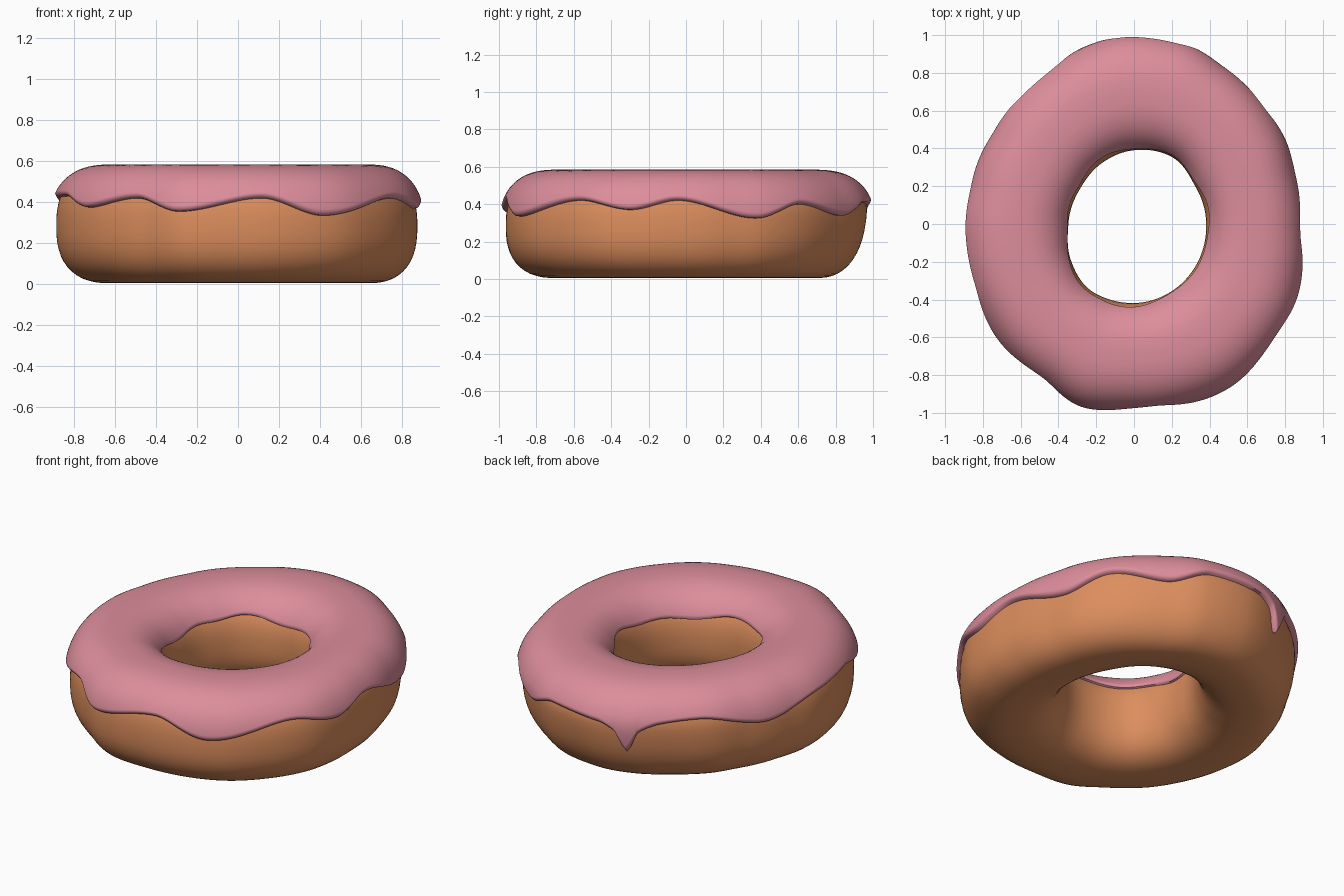
import bpy, math

if "Cube" in bpy.data.objects:
    bpy.data.objects.remove(bpy.data.objects["Cube"])

N_RING = 288      # steps around the ring
N_TUBE = 48       # steps around the dough section
ZC, HALF_H, POW = 0.285, 0.28, 2.5

# Outline radii read every 15 degrees (outer) and 30 degrees (hole)
OUTER = [.892, .886, .913, .936, .955, .995, 1.0, .975, .932, .913, .885, .885,
         .908, .917, .930, .951, .962, 1.003, .985, .990, .997, .980, .962, .923]
HOLE = [.382, .380, .407, .390, .362, .340, .347, .385, .420, .418, .407, .392]
# Wavy lower edge of the icing: angle, height
EDGE = [(25, .325), (42, .40), (62, .34), (77, .41), (95, .395), (101, .355),
        (105, .235), (109, .355), (116, .40), (130, .42), (155, .35), (180, .42),
        (200, .43), (218, .375), (238, .42), (253, .355), (277, .42),
        (295, .335), (323, .42), (341, .37), (357, .42)]


def even(vals):
    return [(i * 360 / len(vals), v) for i, v in enumerate(vals)]


def cyclic(keys, deg):
    """Smooth periodic interpolation through (angle, value) keys."""
    n = len(keys)

    def key(i):
        return keys[i % n][0] + 360 * (i // n), keys[i % n][1]
    if deg < keys[0][0]:
        deg += 360
    i = max(k for k in range(n) if keys[k][0] <= deg + 1e-9)
    p0, p1, p2, p3 = (key(i + k) for k in (-1, 0, 1, 2))

    def slope(a, b, c):
        s1, s2 = (b[1] - a[1]) / (b[0] - a[0]), (c[1] - b[1]) / (c[0] - b[0])
        return 0 if s1 * s2 <= 0 else 2 * s1 * s2 / (s1 + s2)
    h = p2[0] - p1[0]
    t = (deg - p1[0]) / h
    m1, m2 = slope(p0, p1, p2) * h, slope(p1, p2, p3) * h
    return ((2*t**3 - 3*t*t + 1) * p1[1] + (t**3 - 2*t*t + t) * m1
            + (3*t*t - 2*t**3) * p2[1] + (t**3 - t*t) * m2)


OUT_K, HOLE_K = even(OUTER), even(HOLE)


def section(deg):
    """Return the dough section curve (radius, z) at one angle."""
    ro, ri = cyclic(OUT_K, deg) - .022, cyclic(HOLE_K, deg)
    mid, half = (ro + ri) / 2, (ro - ri) / 2
    back = max(0, math.sin(math.radians(deg))) ** 2

    def point(phi):
        c, s = math.cos(phi), math.sin(phi)
        r = mid + half * math.copysign(abs(c) ** (2 / POW), c)
        z = ZC + HALF_H * math.copysign(abs(s) ** (2 / POW), s)
        r -= max(0, c) * .17 * back * max(0, .4 - z)   # back side leans in
        return r, z
    return point


def offset(point, phi, d):
    e = .02
    (r0, z0), (r1, z1) = point(phi - e), point(phi + e)
    dr, dz = r1 - r0, z1 - z0
    l = math.hypot(dr, dz)
    r, z = point(phi)
    return r + dz / l * d, z - dr / l * d


def phi_at(z):
    u = (z - ZC) / HALF_H
    return math.asin(math.copysign(abs(u) ** (POW / 2), u))


def dough_loop(deg):
    p = section(deg)
    return [p(2 * math.pi * (k + .5) / N_TUBE) for k in range(N_TUBE)]


def icing_loop(deg):
    p = section(deg)
    a = phi_at(cyclic(EDGE, deg))
    inner = .435 + .015 * math.sin(math.radians(3 * deg + 60)) \
        + .008 * math.sin(math.radians(7 * deg))
    b = math.pi - phi_at(inner)
    n = 40
    top, under = [], []
    for k in range(n + 1):
        s = k / n
        s = s - .09 * math.sin(2 * math.pi * s)       # denser at both rims
        phi = a + (b - a) * s
        thick = .020 + .014 * max(0, math.cos(phi)) ** 2
        rim = min(1, .55 + min(s, 1 - s) / .04)
        top.append(offset(p, phi, thick * rim))
        under.append(offset(p, phi, -.008))
    return top + under[::-1]


def ring(name, loop, mat):
    verts, faces = [], []
    for i in range(N_RING):
        deg = 360 * i / N_RING
        c, s = math.cos(math.radians(deg)), math.sin(math.radians(deg))
        pts = loop(deg)
        m = len(pts)
        verts += [(r * c, r * s, z) for r, z in pts]
        j = (i + 1) % N_RING
        for k in range(m):
            q = (k + 1) % m
            faces.append((i * m + k, j * m + k, j * m + q, i * m + q))
    me = bpy.data.meshes.new(name)
    me.from_pydata(verts, [], faces)
    me.materials.append(mat)
    ob = bpy.data.objects.new(name, me)
    bpy.context.collection.objects.link(ob)
    bpy.ops.object.select_all(action='DESELECT')
    ob.select_set(True)
    bpy.context.view_layer.objects.active = ob
    bpy.ops.object.shade_smooth_by_angle(angle=math.radians(50))
    return ob


def material(name, rgb):
    m = bpy.data.materials.new(name)
    m.diffuse_color = (*rgb, 1)
    m.use_nodes = True
    m.node_tree.nodes["Principled BSDF"].inputs["Base Color"].default_value = m.diffuse_color
    return m


# Baked ring and the icing shell draped over it
ring("dough", dough_loop, material("baked_dough", (.72, .27, .11)))
ring("icing", icing_loop, material("pink_icing", (.72, .27, .33)))
